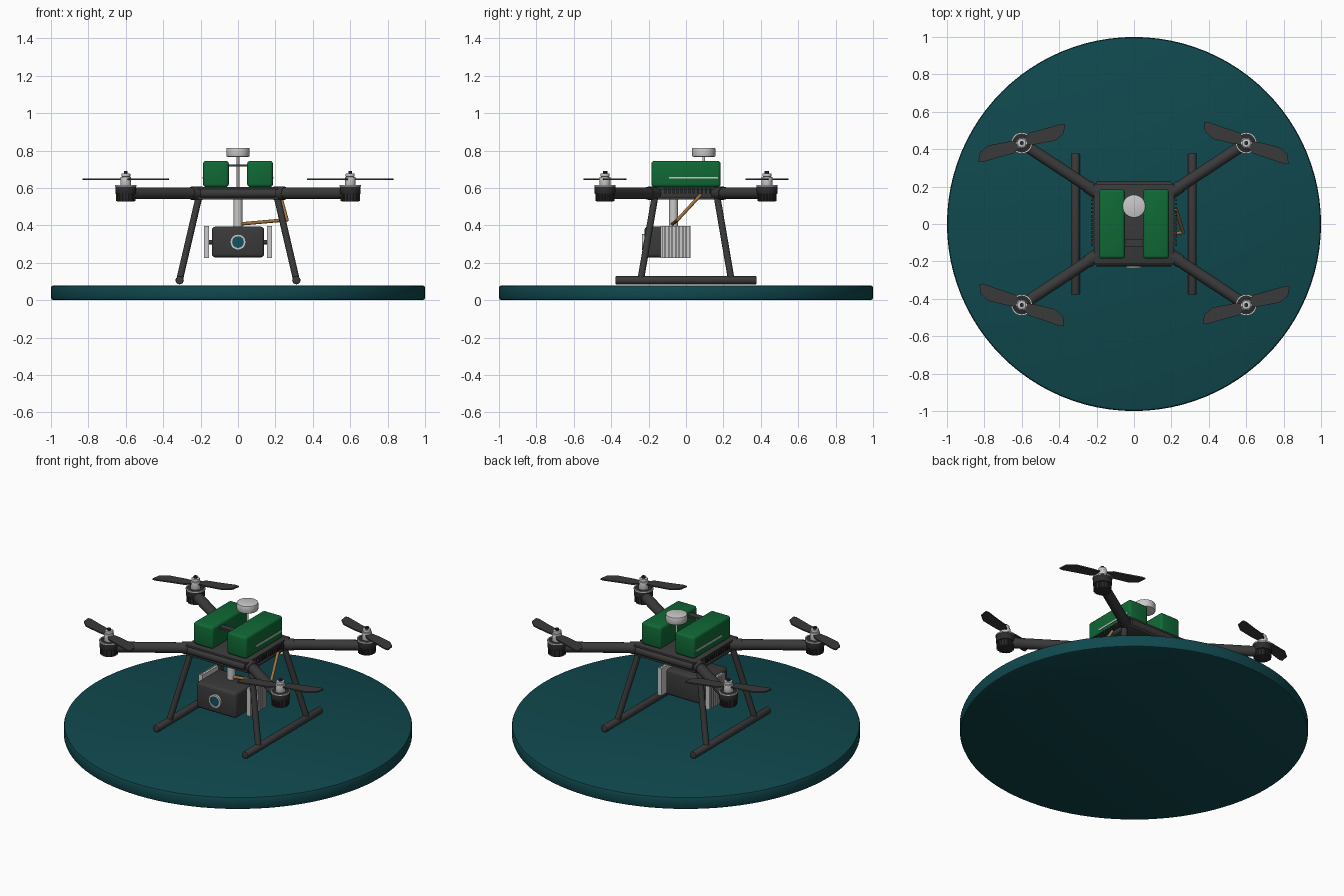
import bpy, bmesh, math
from mathutils import Vector, Matrix

if "Cube" in bpy.data.objects:
    bpy.data.objects.remove(bpy.data.objects["Cube"])


def material(name, r, g, b):
    m = bpy.data.materials.new(name)
    m.use_nodes = True
    m.diffuse_color = (r, g, b, 1)
    node = next(n for n in m.node_tree.nodes if n.type == 'BSDF_PRINCIPLED')
    node.inputs["Base Color"].default_value = (r, g, b, 1)
    return m


TEAL = material("pad teal", 0.005, 0.065, 0.075)
CARBON = material("carbon grey", 0.042, 0.042, 0.042)
BLACK = material("motor black", 0.025, 0.025, 0.027)
GREEN = material("battery green", 0.005, 0.14, 0.036)
SILVER = material("silver", 0.58, 0.58, 0.58)
COPPER = material("cable copper", 0.36, 0.17, 0.05)
GLASS = material("lens glass", 0.006, 0.085, 0.12)


def finish(name, bm, mat, smooth=True):
    bmesh.ops.recalc_face_normals(bm, faces=bm.faces)
    me = bpy.data.meshes.new(name)
    bm.to_mesh(me)
    bm.free()
    me.materials.append(mat)
    ob = bpy.data.objects.new(name, me)
    bpy.context.collection.objects.link(ob)
    if smooth:
        bpy.ops.object.select_all(action='DESELECT')
        ob.select_set(True)
        bpy.context.view_layer.objects.active = ob
        bpy.ops.object.shade_smooth_by_angle(angle=math.radians(35))
    return ob


def box(name, center, size, mat, bevel=0.0, segments=2):
    bm = bmesh.new()
    bmesh.ops.create_cube(bm, size=1, matrix=Matrix.Translation(center) @ Matrix.Diagonal((*size, 1)))
    if bevel:
        bmesh.ops.bevel(bm, geom=bm.edges[:], offset=bevel, segments=segments,
                        profile=0.5, affect='EDGES')
    return finish(name, bm, mat, bool(bevel))


def rod(name, a, b, radius, mat, sides=24, bevel=0.0):
    a, b = Vector(a), Vector(b)
    d = b - a
    bm = bmesh.new()
    mx = Matrix.Translation((a + b) / 2) @ d.to_track_quat('Z', 'Y').to_matrix().to_4x4()
    bmesh.ops.create_cone(bm, cap_ends=True, segments=sides, radius1=radius,
                          radius2=radius, depth=d.length, matrix=mx)
    if bevel:
        rims = [e for f in bm.faces if len(f.verts) > 4 for e in f.edges]
        bmesh.ops.bevel(bm, geom=rims, offset=bevel, segments=2, profile=0.5, affect='EDGES')
    return finish(name, bm, mat)


def ring(name, center, outer, inner, depth, mat, axis='Z'):
    """Flat washer around z, or around y when axis is 'Y'."""
    bm = bmesh.new()
    h = depth / 2
    vs = [bm.verts.new(p) for p in ((inner, 0, -h), (outer, 0, -h), (outer, 0, h), (inner, 0, h))]
    edges = [bm.edges.new((vs[i], vs[(i + 1) % 4])) for i in range(4)]
    bmesh.ops.spin(bm, geom=vs + edges, cent=(0, 0, 0), axis=(0, 0, 1),
                   angle=math.tau, steps=32, use_merge=True)
    bmesh.ops.remove_doubles(bm, verts=bm.verts, dist=0.0001)
    if axis == 'Y':
        bm.transform(Matrix.Rotation(math.pi / 2, 4, 'X'))
    bm.transform(Matrix.Translation(center))
    return finish(name, bm, mat)


BLADE = [(0.015, 0.018), (0.06, 0.034), (0.13, 0.024), (0.235, 0.012), (0.253, 0.002),
         (0.225, -0.042), (0.17, -0.058), (0.06, -0.034), (0.015, -0.018)]


def propeller(name, center, angle, hand):
    """Two swept flat blades; hand flips the sweep."""
    bm = bmesh.new()
    for turn in (1, -1):
        face = bm.faces.new([bm.verts.new((x * turn, y * hand * turn, -0.004)) for x, y in BLADE])
        top = bmesh.ops.extrude_face_region(bm, geom=[face])["geom"]
        bmesh.ops.translate(bm, vec=(0, 0, 0.008),
                            verts=[v for v in top if isinstance(v, bmesh.types.BMVert)])
    bm.transform(Matrix.Translation(center) @ Matrix.Rotation(math.radians(angle), 4, 'Z'))
    finish(name, bm, CARBON, False)


# Landing pad
rod("landing_pad", (0, 0, 0), (0, 0, 0.08), 1.0, TEAL, 96, 0.014)

# Central frame: core between two plates, with edge rails
box("frame_core", (0, 0, 0.572), (0.41, 0.41, 0.05), CARBON, 0.008)
box("frame_bottom_plate", (0, 0, 0.545), (0.43, 0.43, 0.014), CARBON, 0.004)
box("frame_top_plate", (0, 0, 0.599), (0.43, 0.43, 0.014), CARBON, 0.004)
for s in (-1, 1):
    rod("frame_rail", (-0.2, s * 0.2, 0.572), (0.2, s * 0.2, 0.572), 0.026, CARBON)

# Cooling fins on both flanks of the frame
for s, side in ((1, "left"), (-1, "right")):
    for i in range(12):
        box(f"{side}_frame_fin", (s * 0.219, -0.11 + i * 0.0215, 0.585),
            (0.02, 0.009, 0.028), BLACK)

# Arms, motors and propellers
for sx, side in ((1, "left"), (-1, "right")):
    for sy, end in ((-1, "front"), (1, "rear")):
        n = f"{end}_{side}_"
        x, y = sx * 0.6, sy * 0.433
        rod(n + "arm", (sx * 0.17, sy * 0.15, 0.572), (x, y, 0.572), 0.031, CARBON)
        rod(n + "arm_clamp", (sx * 0.19, sy * 0.163, 0.572), (sx * 0.25, sy * 0.202, 0.572), 0.035, CARBON)
        rod(n + "motor_base", (x, y, 0.527), (x, y, 0.575), 0.047, BLACK, 32, 0.004)
        for i in range(16):
            a = i * math.tau / 16
            p = (x + 0.047 * math.cos(a), y + 0.047 * math.sin(a))
            rod(n + "motor_rib", (*p, 0.53), (*p, 0.572), 0.005, BLACK, 6)
        rod(n + "motor_bell", (x, y, 0.568), (x, y, 0.613), 0.055, BLACK, 32, 0.004)
        ring(n + "motor_ring", (x, y, 0.613), 0.057, 0.05, 0.008, SILVER)
        rod(n + "prop_hub", (x, y, 0.61), (x, y, 0.66), 0.029, SILVER, 24, 0.003)
        rod(n + "hub_collar", (x, y, 0.66), (x, y, 0.678), 0.024, SILVER, 24, 0.003)
        rod(n + "prop_nut", (x, y, 0.675), (x, y, 0.69), 0.012, BLACK, 6)
        hand = -sx * sy
        propeller(n + "propeller", (x, y, 0.647), 23 if hand > 0 else -26, hand)

# Landing legs and skids
for sx, side in ((1, "left"), (-1, "right")):
    for sy, end in ((-1, "front"), (1, "rear")):
        rod(f"{end}_{side}_leg", (sx * 0.207, sy * 0.165, 0.56),
            (sx * 0.312, sy * 0.242, 0.11), 0.018, CARBON)
    rod(f"{side}_skid", (sx * 0.312, -0.377, 0.107), (sx * 0.312, 0.377, 0.107), 0.022, CARBON, 24, 0.004)

# Battery pair with side stripes and a bridging strap
for s, side in ((1, "left"), (-1, "right")):
    box(f"{side}_battery", (s * 0.118, 0, 0.675), (0.138, 0.37, 0.14), GREEN, 0.016, 3)
    box(f"{side}_battery_stripe", (s * 0.188, 0.04, 0.655), (0.006, 0.26, 0.01), SILVER)
box("battery_bridge", (0, -0.1, 0.72), (0.12, 0.04, 0.012), CARBON)

# Positioning puck
rod("antenna_puck", (0, 0.095, 0.767), (0, 0.095, 0.815), 0.062, SILVER, 48, 0.006)
rod("antenna_stem", (0, 0.095, 0.6), (0, 0.095, 0.77), 0.007, SILVER, 12)

# Camera payload hung under the frame
rod("payload_mast", (0, -0.067, 0.38), (0, -0.067, 0.55), 0.024, SILVER)
box("payload_body", (0, -0.107, 0.311), (0.28, 0.23, 0.164), CARBON, 0.018, 3)
rod("payload_axle", (-0.16, -0.055, 0.311), (0.16, -0.055, 0.311), 0.012, CARBON)
ring("lens_ring", (0, -0.226, 0.311), 0.042, 0.031, 0.02, SILVER, 'Y')
rod("lens_glass", (0, -0.215, 0.311), (0, -0.23, 0.311), 0.032, GLASS, 32)

# Finned heat sinks beside the payload
for s, side in ((1, "left"), (-1, "right")):
    box(f"{side}_heat_sink", (s * 0.161, -0.055, 0.311), (0.012, 0.16, 0.172), SILVER)
    for i in range(9):
        box(f"{side}_heat_fin", (s * 0.173, -0.13 + i * 0.01875, 0.311),
            (0.016, 0.01, 0.172), SILVER)

# Power cable from the payload to the frame
path = [(0.015, -0.072, 0.408), (0.262, -0.045, 0.43), (0.225, 0.08, 0.565)]
for a, b in zip(path, path[1:]):
    rod("power_cable", a, b, 0.009, COPPER, 12)
bm = bmesh.new()
bmesh.ops.create_uvsphere(bm, u_segments=12, v_segments=8, radius=0.009,
                          matrix=Matrix.Translation(path[1]))
finish("power_cable_bend", bm, COPPER)
